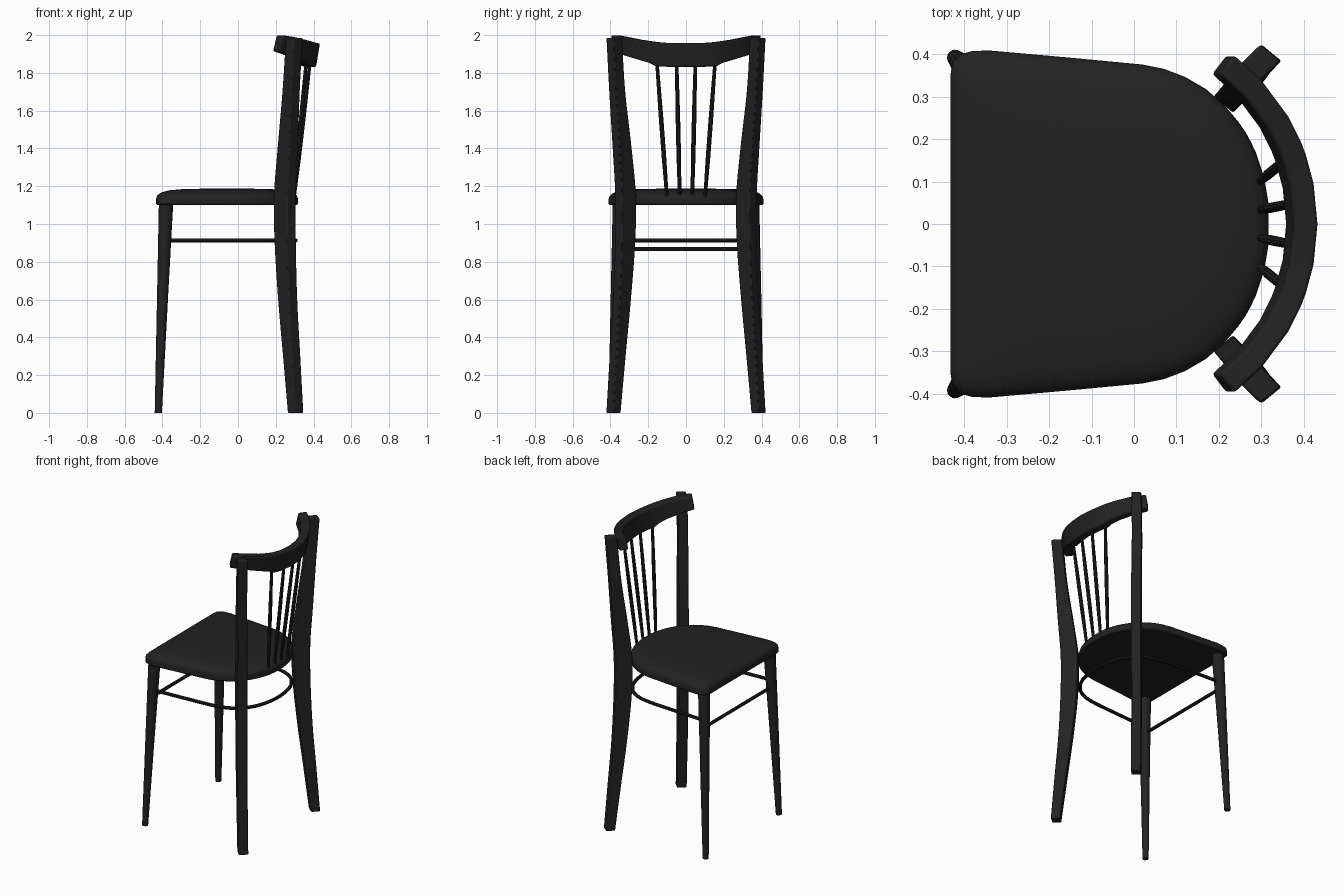
import bpy, bmesh, math
from mathutils import Vector

if "Cube" in bpy.data.objects:
    bpy.data.objects.remove(bpy.data.objects["Cube"])

black = bpy.data.materials.new("black lacquer")
black.diffuse_color = (0.016, 0.016, 0.016, 1)
black.use_nodes = True
black.node_tree.nodes["Principled BSDF"].inputs["Base Color"].default_value = black.diffuse_color


def loft(name, rings, bevel=0.0, angle=35):
    """Skin a list of equal-length point rings and cap both ends."""
    bm = bmesh.new()
    vr = [[bm.verts.new(p) for p in r] for r in rings]
    n = len(vr[0])
    for a, b in zip(vr, vr[1:]):
        for i in range(n):
            j = (i + 1) % n
            bm.faces.new((a[i], a[j], b[j], b[i]))
    bm.faces.new(vr[0][::-1])
    bm.faces.new(vr[-1])
    bmesh.ops.recalc_face_normals(bm, faces=bm.faces)
    me = bpy.data.meshes.new(name)
    bm.to_mesh(me)
    bm.free()
    me.materials.append(black)
    me.shade_smooth()
    me.set_sharp_from_angle(angle=math.radians(angle))
    ob = bpy.data.objects.new(name, me)
    bpy.context.collection.objects.link(ob)
    if bevel:
        m = ob.modifiers.new("soft edges", 'BEVEL')
        m.width, m.segments, m.limit_method = bevel, 2, 'ANGLE'
        m.angle_limit = math.radians(40)
    return ob


def smooth(keys, steps=5):
    """Catmull-Rom interpolation of key tuples."""
    k = [Vector(p) for p in keys]
    k = [2 * k[0] - k[1]] + k + [2 * k[-1] - k[-2]]
    out = []
    for a, b, c, d in zip(k, k[1:], k[2:], k[3:]):
        for s in range(steps):
            t = s / steps
            out.append(0.5 * (2 * b + (c - a) * t + (2 * a - 5 * b + 4 * c - d) * t * t
                              + (3 * b - a - 3 * c + d) * t ** 3))
    return out + [k[-2]]


def tube(name, pts, radii, sides=12):
    """Round rod along a path with a radius per point."""
    rings = []
    for i, p in enumerate(pts):
        t = (pts[min(i + 1, len(pts) - 1)] - pts[max(i - 1, 0)]).normalized()
        ref = Vector((0, 0, 1)) if abs(t.z) < 0.7 else Vector((1, 0, 0))
        u = t.cross(ref).normalized()
        v = t.cross(u)
        rings.append([p + radii[i] * (u * math.cos(w) + v * math.sin(w))
                      for w in (2 * math.pi * k / sides for k in range(sides))])
    return loft(name, rings)


# Seat: D-shaped outline, upright rim and softly domed top
half = [(-0.433, 0.2), (-0.433, 0.35), (-0.428, 0.38), (-0.41, 0.4), (-0.38, 0.408),
        (-0.34, 0.409), (-0.16, 0.393), (0.02, 0.376), (0.07, 0.366), (0.12, 0.347),
        (0.17, 0.318), (0.215, 0.278), (0.255, 0.228), (0.287, 0.17), (0.307, 0.11),
        (0.317, 0.05)]
outline = half + [(x, -y) for x, y in reversed(half)]
profile = [(0.985, 1.10), (1, 1.106), (1, 1.135), (0.99, 1.148), (0.965, 1.158),
           (0.92, 1.168), (0.82, 1.178), (0.65, 1.184), (0.35, 1.187)]
loft("seat", [[(-0.06 + (x + 0.06) * s, y * s, z) for x, y in outline] for s, z in profile])

# Back posts: rectangular section set diagonally, curving out at foot and top
# keys: x, y, z, depth along the diagonal
post = smooth([(0.305, 0.384, 0, 0.056), (0.284, 0.362, 0.3, 0.07), (0.263, 0.339, 0.6, 0.084),
               (0.25, 0.322, 0.9, 0.1), (0.248, 0.32, 1.15, 0.104), (0.263, 0.338, 1.4, 0.092),
               (0.281, 0.364, 1.7, 0.07), (0.298, 0.38, 1.985, 0.066)])
U, V = Vector((0.70, 0.714, 0)), Vector((0.77, -0.638, 0))
for side, tag in ((1, "left"), (-1, "right")):
    rings = []
    for x, y, z, d in post:
        ring = []
        for a, b in ((1, 1), (1, -1), (-1, -1), (-1, 1)):
            p = Vector((x, y, z)) + U * a * d / 2 + V * b * 0.03
            ring.append((p.x, p.y * side, p.z))
        rings.append(ring)
    loft("back_post_" + tag, rings, bevel=0.005)

    # Front legs: tapered and splayed
    tube("front_leg_" + tag,
         [Vector((-0.422, 0.392 * side, 0)), Vector((-0.40, 0.37 * side, 0.6)),
          Vector((-0.381, 0.35 * side, 1.11))], [0.019, 0.029, 0.038], 16)

# Curved crest rail leaning backwards, deeper in the middle
keys = [(0, 1.957, 1.832), (0.09, 1.958, 1.832), (0.155, 1.963, 1.836), (0.185, 1.967, 1.853),
        (0.24, 1.975, 1.87), (0.32, 1.99, 1.895), (0.375, 2.0, 1.915)]
keys = [(-y, t, b) for y, t, b in reversed(keys[1:])] + keys
R, CX = 0.4726, -0.068
rings = []
for y, top, bot in keys:
    a = math.asin(y / R)
    ring = []
    for r, z, lean in ((R - 0.027, top, 0), (R + 0.029, top, 0),
                       (R + 0.029, bot, -0.02), (R - 0.027, bot, -0.02)):
        ring.append((CX + r * math.cos(a) + lean, r * math.sin(a), z))
    rings.append(ring)
loft("crest_rail", rings, bevel=0.007)

# Four fanned spindles, slightly swollen in the middle
for i, (y0, y1, x1) in enumerate([(-0.1, -0.155, 0.362), (-0.033, -0.05, 0.383),
                                  (0.033, 0.05, 0.383), (0.1, 0.155, 0.362)]):
    a, b = Vector((0.296, y0, 1.13)), Vector((x1, y1, 1.87))
    tube("spindle_%d" % (i + 1), [a.lerp(b, t) for t in (0, 0.3, 0.6, 1)],
         [0.009, 0.012, 0.012, 0.009], 10)

# U-shaped stretcher hoop and straight front stretcher
h = [(-0.39, 0.36, 0.913), (-0.24, 0.352, 0.913), (-0.09, 0.343, 0.913), (0.04, 0.333, 0.913),
     (0.14, 0.31, 0.913), (0.22, 0.255, 0.913), (0.28, 0.155, 0.913)]
hoop = smooth(h + [(0.305, 0, 0.913)] + [(x, -y, z) for x, y, z in reversed(h)], 4)
tube("stretcher_hoop", hoop, [0.011] * len(hoop), 10)
tube("front_stretcher", [Vector((-0.39, -0.36, 0.867)), Vector((-0.39, 0.36, 0.867))],
     [0.011, 0.011], 10)
